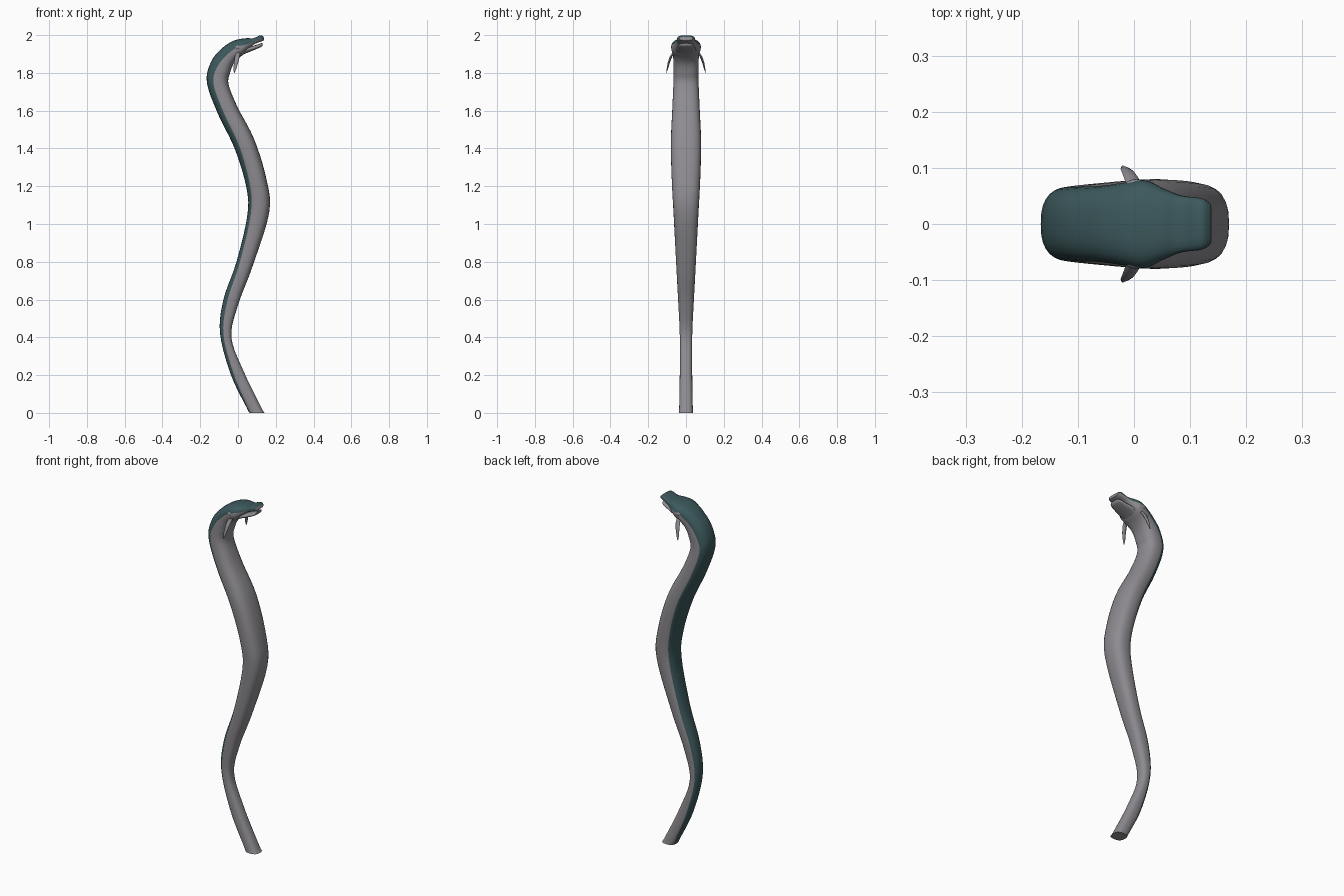
import bpy, bmesh, math
from mathutils import Vector, Matrix

if "Cube" in bpy.data.objects:
    bpy.data.objects.remove(bpy.data.objects["Cube"])


def material(name, rgb):
    m = bpy.data.materials.new(name)
    m.diffuse_color = (*rgb, 1)
    m.use_nodes = True
    m.node_tree.nodes["Principled BSDF"].inputs["Base Color"].default_value = m.diffuse_color
    return m


GREY = material("warm grey", (0.27, 0.26, 0.28))
TEAL = material("dark teal", (0.045, 0.098, 0.107))


def smooth_rows(rows, steps):
    """Catmull-Rom interpolation through rows of numbers."""
    out = []
    for i in range(len(rows) - 1):
        a, b, c, d = (rows[max(0, min(len(rows) - 1, i + k))] for k in (-1, 0, 1, 2))
        for s in range(steps):
            t = s / steps
            out.append([0.5 * (2 * q + (r - p) * t + (2 * p - 5 * q + 4 * r - u) * t * t
                               + (3 * q - p - 3 * r + u) * t ** 3)
                        for p, q, r, u in zip(a, b, c, d)])
    return out + [list(rows[-1])]


def finish(name, bm, mats, angle=50):
    bmesh.ops.recalc_face_normals(bm, faces=bm.faces)
    me = bpy.data.meshes.new(name)
    bm.to_mesh(me)
    bm.free()
    for m in mats:
        me.materials.append(m)
    ob = bpy.data.objects.new(name, me)
    bpy.context.collection.objects.link(ob)
    bpy.context.view_layer.objects.active = ob
    ob.select_set(True)
    bpy.ops.object.shade_smooth_by_angle(angle=math.radians(angle))
    ob.select_set(False)
    return ob


def loft(name, rows, steps=5, power=0.78, n_back=6, n_belly=9):
    """Rows: back x, back z, belly x, belly z, half width, share of depth that is teal."""
    bm = bmesh.new()
    rings = []
    for dx, dz, vx, vz, w, f in smooth_rows(rows, steps):
        k = 1 - 2 * f
        edge = math.acos(math.copysign(abs(k) ** (1 / power), k))
        half = [edge * i / n_back for i in range(n_back)]
        half += [edge + (math.pi - edge) * i / n_belly for i in range(n_belly + 1)]
        angles = half + [-a for a in half[-2:0:-1]]
        ring = []
        for a in angles:
            c, s = math.cos(a), math.sin(a)
            t = (1 - math.copysign(abs(c) ** power, c)) / 2
            y = math.copysign(abs(s) ** power, s) * w
            ring.append(bm.verts.new((dx + (vx - dx) * t, y, dz + (vz - dz) * t)))
        rings.append(ring)
    n = len(rings[0])
    for r0, r1 in zip(rings, rings[1:]):
        for j in range(n):
            k = (j + 1) % n
            face = bm.faces.new((r0[j], r0[k], r1[k], r1[j]))
            if j < n_back or j >= n - n_back:
                face.material_index = 1
    bm.faces.new(rings[0])
    bm.faces.new(rings[-1])
    return finish(name, bm, (GREY, TEAL))


# Body, neck and upper head in one sweep
loft("body", [
    (.060, .000, .140, .000, .038, .04),
    (.045, .030, .120, .035, .036, .08),
    (-.037, .20, .030, .22, .033, .22),
    (-.095, .42, -.035, .40, .033, .30),
    (-.077, .60, .000, .57, .041, .27),
    (-.008, .80, .075, .77, .052, .20),
    (.050, 1.05, .165, 1.06, .066, .15),
    (.043, 1.20, .150, 1.24, .075, .18),
    (-.018, 1.40, .085, 1.45, .080, .24),
    (-.105, 1.58, -.003, 1.62, .073, .28),
    (-.165, 1.75, -.050, 1.74, .067, .30),
    (-.142, 1.86, -.042, 1.80, .067, .36),
    (-.085, 1.93, -.025, 1.845, .068, .42),
    (-.030, 1.967, .000, 1.875, .074, .42),
    (.010, 1.979, .030, 1.898, .078, .42),
    (.050, 1.984, .057, 1.925, .063, .52),
    (.080, 1.983, .087, 1.952, .051, .58),
    (.118, 1.999, .123, 1.966, .046, .62),
    (.136, 1.990, .138, 1.972, .036, .62),
])

# Lower jaw, leaving a mouth slit
loft("lower_jaw", [
    (.015, 1.935, .025, 1.896, .055, .01),
    (.055, 1.938, .060, 1.911, .052, .01),
    (.090, 1.946, .095, 1.925, .044, .01),
    (.118, 1.956, .122, 1.937, .038, .01),
    (.130, 1.957, .131, 1.945, .028, .01),
], steps=4)

for side, label in ((1, "left"), (-1, "right")):
    # Cheek swelling
    bm = bmesh.new()
    bmesh.ops.create_uvsphere(bm, u_segments=16, v_segments=10, radius=1)
    bm.transform(Matrix.Translation((.004, side * .066, 1.935)) @ Matrix.Diagonal((.022, .014, .014, 1)))
    finish(label + "_cheek", bm, (GREY,))

    # Small curved, tapering fin hanging behind the cheek
    bm = bmesh.new()
    rings = []
    for x, y, z, rx, ry in ((.002, .062, 1.91, .011, .008), (-.004, .080, 1.885, .013, .007),
                            (-.010, .091, 1.855, .011, .006), (-.016, .098, 1.825, .008, .004),
                            (-.020, .103, 1.800, .002, .001)):
        rings.append([bm.verts.new((x + rx * math.cos(a), side * (y + ry * math.sin(a)), z))
                      for a in (i * math.tau / 10 for i in range(10))])
    for r0, r1 in zip(rings, rings[1:]):
        for j in range(10):
            k = (j + 1) % 10
            bm.faces.new((r0[j], r0[k], r1[k], r1[j]))
    bm.faces.new(rings[0])
    bm.faces.new(rings[-1])
    finish(label + "_fin", bm, (GREY,))
